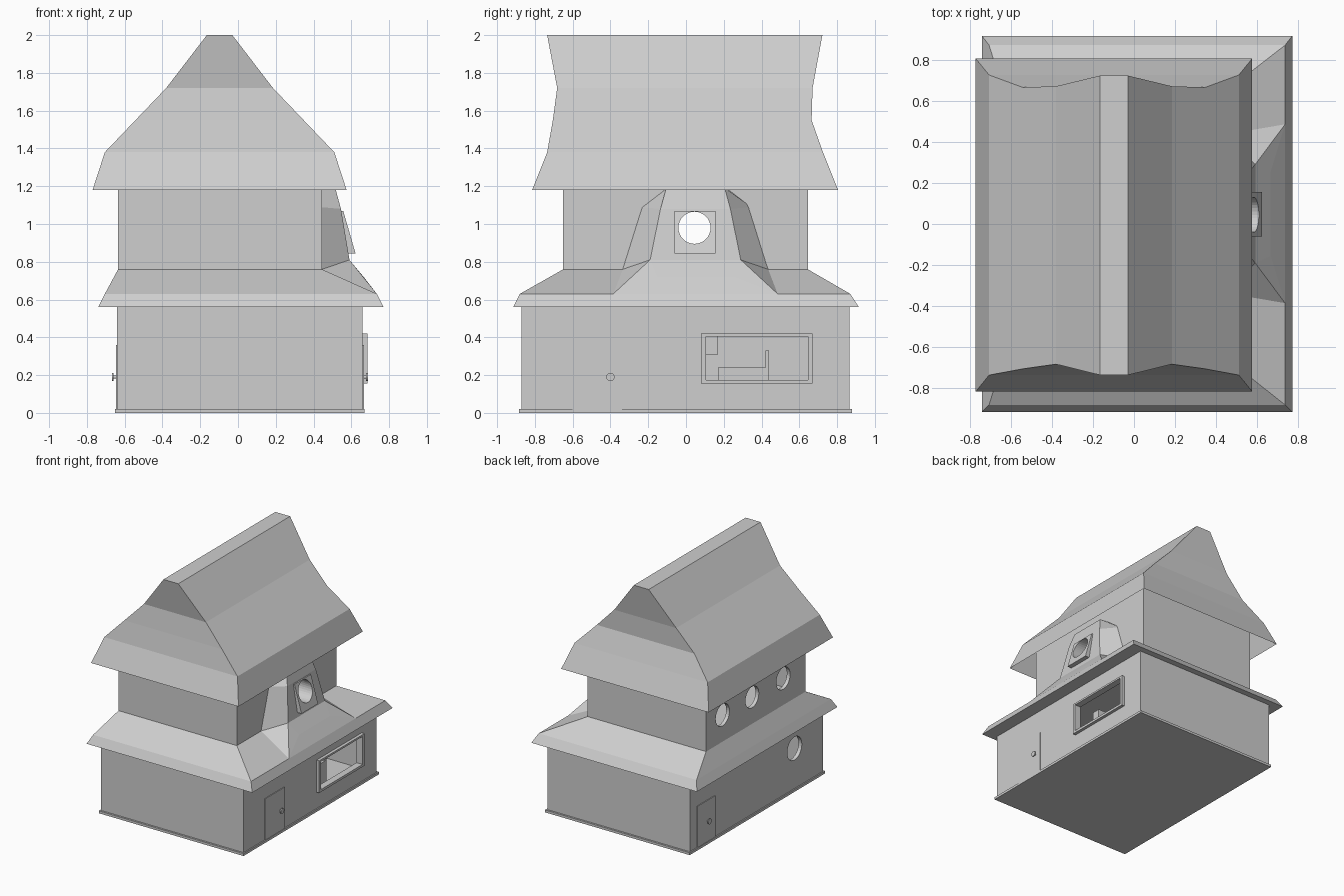
import bpy, bmesh, math
from mathutils import Matrix

if "Cube" in bpy.data.objects:
    bpy.data.objects.remove(bpy.data.objects["Cube"])

mat = bpy.data.materials.new("plain grey")
mat.diffuse_color = (0.62, 0.62, 0.62, 1)
mat.use_nodes = True
mat.node_tree.nodes["Principled BSDF"].inputs["Base Color"].default_value = mat.diffuse_color


def make(name, verts, faces):
    """Object from points and faces, normals outward."""
    bm = bmesh.new()
    vs = [bm.verts.new(v) for v in verts]
    for f in faces:
        bm.faces.new([vs[i] for i in f])
    bmesh.ops.recalc_face_normals(bm, faces=bm.faces)
    me = bpy.data.meshes.new(name)
    bm.to_mesh(me)
    bm.free()
    me.materials.append(mat)
    ob = bpy.data.objects.new(name, me)
    bpy.context.collection.objects.link(ob)
    return ob


def loft(name, rings, bottom=True):
    """Stack of rectangles (x0, x1, y0, y1, z) joined into one skin."""
    verts, faces = [], []
    for x0, x1, y0, y1, z in rings:
        verts += [(x0, y0, z), (x1, y0, z), (x1, y1, z), (x0, y1, z)]
    for r in range(len(rings) - 1):
        for i in range(4):
            j = (i + 1) % 4
            faces.append((r*4 + i, r*4 + j, r*4 + 4 + j, r*4 + 4 + i))
    n = len(verts)
    faces.append((n-4, n-3, n-2, n-1))
    if bottom:
        faces.append((3, 2, 1, 0))
    return make(name, verts, faces)


def box(name, x0, x1, y0, y1, z0, z1):
    return loft(name, [(x0, x1, y0, y1, z0), (x0, x1, y0, y1, z1)])


def rod(name, x0, x1, y, z, r, sides=32):
    """Cylinder along x."""
    bm = bmesh.new()
    m = Matrix.Translation(((x0 + x1) / 2, y, z)) @ Matrix.Rotation(math.pi / 2, 4, 'Y')
    bmesh.ops.create_cone(bm, cap_ends=True, segments=sides, radius1=r, radius2=r,
                          depth=abs(x1 - x0), matrix=m)
    me = bpy.data.meshes.new(name)
    bm.to_mesh(me)
    bm.free()
    me.materials.append(mat)
    ob = bpy.data.objects.new(name, me)
    bpy.context.collection.objects.link(ob)
    return ob


def cut(ob, *cutters):
    """Subtract cutters and throw them away."""
    for c in cutters:
        c.hide_render = True
        mod = ob.modifiers.new("cut", 'BOOLEAN')
        mod.operation, mod.solver, mod.object = 'DIFFERENCE', 'EXACT', c
        bpy.context.view_layer.objects.active = ob
        bpy.ops.object.modifier_apply(modifier=mod.name)
        bpy.data.objects.remove(c)


# base plate
box("base_plate", -0.65, 0.67, -0.885, 0.88, 0, 0.02)

# ground floor: hollow, wide opening on the right, round window on the left
ground = box("ground_floor", -0.64, 0.66, -0.87, 0.865, 0.015, 0.565)
cut(ground, box("cutter", -0.61, 0.63, -0.84, 0.835, 0.03, 0.55),
    box("cutter", 0.5, 0.8, 0.105, 0.645, 0.175, 0.405),
    rod("cutter", -0.8, -0.5, -0.50, 0.35, 0.095))
frame = box("opening_frame", 0.655, 0.685, 0.08, 0.67, 0.155, 0.42)
cut(frame, box("cutter", 0.5, 0.8, 0.105, 0.645, 0.175, 0.405))

# furniture seen through the opening
box("bench", 0.1, 0.5, 0.17, 0.42, 0.03, 0.24)
box("bench_back", 0.1, 0.5, 0.42, 0.44, 0.03, 0.33)
box("wall_cupboard", 0.1, 0.5, 0.10, 0.17, 0.31, 0.405)

# thin doors with knobs on the right and left walls
for side, wall, y0, y1, ky in (("right", 0.66, -0.60, -0.34, -0.40),
                               ("left", -0.64, 0.54, 0.77, 0.64)):
    s = 1 if wall > 0 else -1
    xs = sorted((wall - s * 0.003, wall + s * 0.006))
    box("door_" + side, xs[0], xs[1], y0, y1, 0.02, 0.36)
    rod("knob_stem_" + side, wall, wall + s * 0.022, ky, 0.19, 0.008, 12)
    rod("knob_" + side, wall + s * 0.018, wall + s * 0.027, ky, 0.19, 0.022, 16)

# skirt roof between the floors
loft("skirt_roof", [(-0.74, 0.77, -0.915, 0.915, 0.56),
                    (-0.705, 0.735, -0.88, 0.87, 0.63),
                    (-0.635, 0.445, -0.65, 0.645, 0.76)])

# upper floor: hollow, three round windows left, one behind the dormer
upper = box("upper_floor", -0.635, 0.445, -0.65, 0.645, 0.74, 1.40)
cut(upper, box("cutter", -0.605, 0.415, -0.62, 0.615, 0.70, 1.37),
    rod("cutter", -1, 1, 0.045, 0.98, 0.087),
    rod("cutter", -0.8, -0.5, 0.43, 0.98, 0.09),
    rod("cutter", -0.8, -0.5, -0.36, 0.98, 0.09))

# main roof: open-bottomed shell that widens in steps
loft("main_roof", [(-0.77, 0.575, -0.815, 0.805, 1.18),
                   (-0.705, 0.51, -0.735, 0.725, 1.38),
                   (-0.5425, 0.3475, -0.705, 0.665, 1.55),
                   (-0.38, 0.185, -0.682, 0.67, 1.72),
                   (-0.165, -0.03, -0.735, 0.722, 2.0)], bottom=False)

# flared dormer: one half as points, mirrored about its centre plane
half = [(0.43, 0.40, 0.755), (0.43, 0.295, 1.09), (0.43, 0.165, 1.19),    # wall 0-2
        (0.59, 0.24, 0.81), (0.545, 0.185, 1.08), (0.515, 0.155, 1.19),   # front 3-5
        (0.735, 0.435, 0.63), (0.735, 0.21, 0.63), (0.665, 0.205, 0.72)]  # flare 6-8
n = len(half)
side = [(0, 3, 4, 1), (1, 4, 5, 2), (0, 6, 3), (6, 8, 3), (6, 7, 8)]
across = [0, 1, 2, 5, 4, 3, 8, 7]
verts = [(x, 0.05 + y, z) for x, y, z in half] + [(x, 0.05 - y, z) for x, y, z in half]
faces = side + [tuple(i + n for i in reversed(f)) for f in side]
faces += [(a, b, b + n, a + n) for a, b in zip(across, across[1:])]
faces.append((0, 6, 7, 7 + n, 6 + n, n))
dormer = make("dormer", verts, faces)
cut(dormer, rod("cutter", 0.2, 1, 0.045, 0.98, 0.087))

# slanted square window surround on the dormer
prof = [(0.56, 0.845), (0.622, 0.845), (0.557, 1.07), (0.51, 1.07)]
surround = make("dormer_window_frame",
                [(x, y, z) for y in (-0.06, 0.155) for x, z in prof],
                [(0, 1, 2, 3), (7, 6, 5, 4)] +
                [(i, (i + 1) % 4, (i + 1) % 4 + 4, i + 4) for i in range(4)])
cut(surround, rod("cutter", 0.2, 1, 0.045, 0.98, 0.085))
